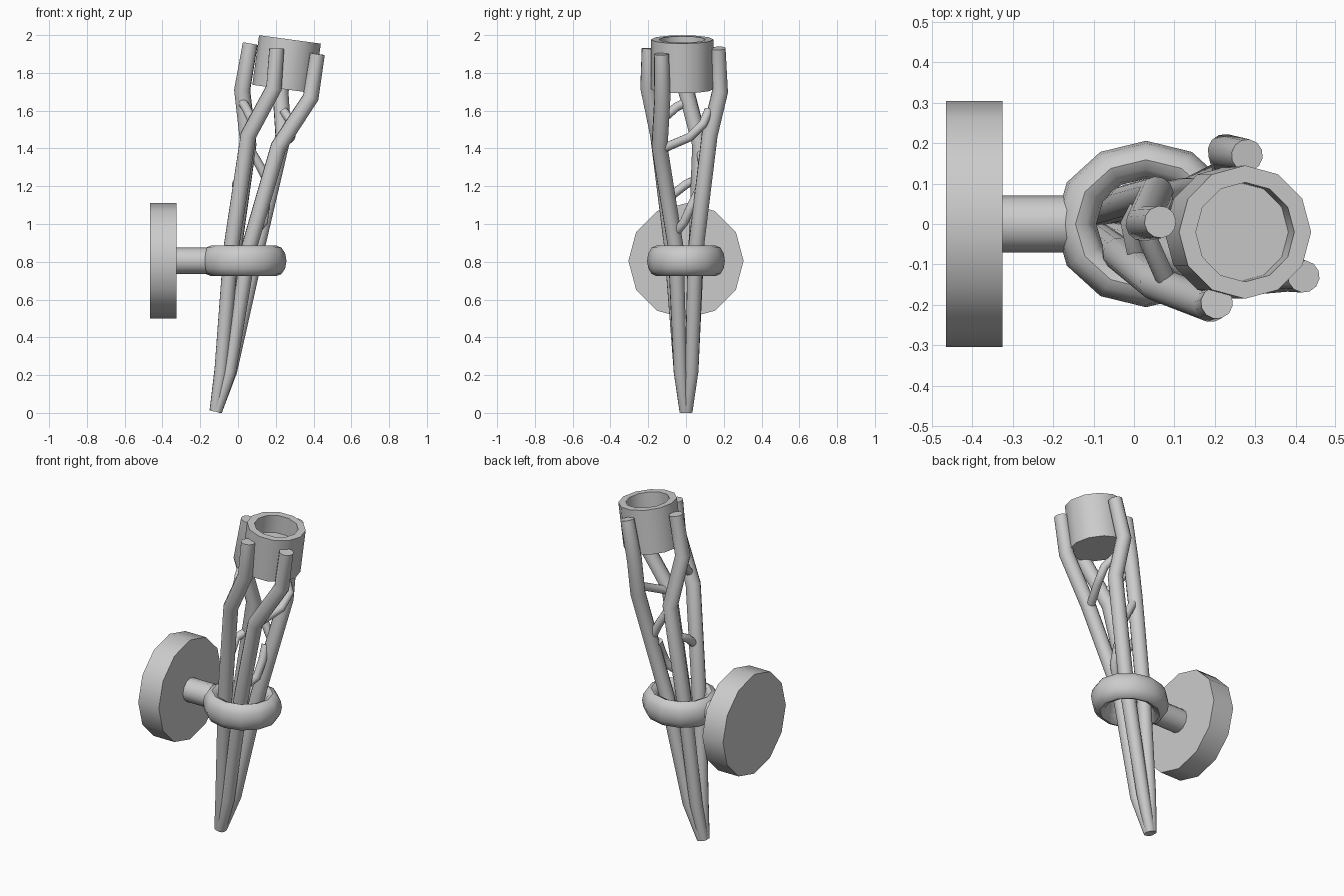
import bpy, bmesh
from math import sin, cos, pi, atan2
from mathutils import Vector, Matrix

if "Cube" in bpy.data.objects:
    bpy.data.objects.remove(bpy.data.objects["Cube"])

N = 12


def finish(ob):
    bpy.ops.object.select_all(action='DESELECT')
    ob.select_set(True)
    bpy.context.view_layer.objects.active = ob
    bpy.ops.object.shade_smooth_by_angle(angle=0.7)


def lathe(name, profile, origin, axis, closed=False):
    """Spin (radius, height) points about an axis; cap the ends unless closed."""
    bm = bmesh.new()
    rings = [[bm.verts.new((r * cos(2 * pi * i / N), r * sin(2 * pi * i / N), h))
              for i in range(N)] for r, h in profile]
    pairs = list(zip(rings, rings[1:]))
    if closed:
        pairs.append((rings[-1], rings[0]))
    else:
        bm.faces.new(rings[0])
        bm.faces.new(rings[-1])
    for a, b in pairs:
        for i in range(N):
            j = (i + 1) % N
            bm.faces.new((a[i], a[j], b[j], b[i]))
    tilt = Matrix.Rotation(atan2(axis[0], axis[2]), 4, 'Y')
    bmesh.ops.transform(bm, matrix=Matrix.Translation(origin) @ tilt, verts=bm.verts)
    bmesh.ops.recalc_face_normals(bm, faces=bm.faces)
    me = bpy.data.meshes.new(name)
    bm.to_mesh(me)
    bm.free()
    ob = bpy.data.objects.new(name, me)
    bpy.context.collection.objects.link(ob)
    finish(ob)
    return ob


def rod(name, points, radii):
    """Capped round tube along a path."""
    cu = bpy.data.curves.new(name, 'CURVE')
    cu.dimensions = '3D'
    cu.bevel_depth = 1.0
    cu.bevel_resolution = 4
    cu.use_fill_caps = True
    sp = cu.splines.new('POLY')
    sp.points.add(len(points) - 1)
    for p, co, r in zip(sp.points, points, radii):
        p.co = (*co, 1)
        p.radius = r
    ob = bpy.data.objects.new(name, cu)
    bpy.context.collection.objects.link(ob)
    bpy.ops.object.select_all(action='DESELECT')
    ob.select_set(True)
    bpy.context.view_layer.objects.active = ob
    bpy.ops.object.convert(target='MESH')
    finish(bpy.context.object)


# Wall plate and stub arm
lathe("wall_plate", [(0.305, 0), (0.305, 0.14)], (-0.465, 0, 0.805), (1, 0, 0))
lathe("stub_arm", [(0.07, 0), (0.07, 0.19)], (-0.33, 0, 0.805), (1, 0, 0))

# Holding ring: tall oval section, slightly stretched along x
section = [(0.159 + 0.047 * cos(2 * pi * k / N), 0.08 * sin(2 * pi * k / N)) for k in range(N)]
ring = lathe("holding_ring", section, (0, 0, 0), (0, 0, 1), closed=True)
ring.scale.x = 1.1
ring.location = (0.03, 0, 0.805)

# Tilted cup with recessed floor
axis = Vector((0.135, 0, 0.99))
lathe("cup", [(0.165, -0.265), (0.165, 0), (0.123, 0), (0.123, -0.11)],
      (0.275, -0.02, 1.977), axis)

# Four bent stems, from the cup down to the shared tip
stems = {
    "stem_back": [(0.28, 0.17, 1.93), (0.225, 0.18, 1.70), (0.24, 0.125, 1.47),
                  (0.095, 0.05, 0.85), (-0.04, 0.03, 0.22), (-0.113, 0.006, 0.008)],
    "stem_right": [(0.42, -0.13, 1.90), (0.385, -0.125, 1.67), (0.215, -0.14, 1.41),
                   (0.06, -0.055, 0.88), (-0.045, -0.03, 0.22), (-0.113, -0.006, 0.008)],
    "stem_front": [(0.205, -0.195, 1.93), (0.19, -0.20, 1.72), (0.055, -0.148, 1.47),
                   (-0.035, -0.075, 0.88), (-0.09, -0.03, 0.22), (-0.122, -0.006, 0.01)],
    "stem_left": [(0.065, 0.005, 1.955), (0.022, 0.0, 1.71), (0.055, 0.075, 1.42),
                  (-0.02, 0.055, 0.88), (-0.09, 0.03, 0.22), (-0.122, 0.006, 0.01)],
}
for name, path in stems.items():
    rod(name, path, [0.04, 0.043, 0.043, 0.042, 0.036, 0.029])

# Thin twigs crossing between the stems
twigs = [
    [(0.02, 0.01, 1.65), (0.04, -0.05, 1.62), (0.075, -0.13, 1.55)],
    [(0.215, -0.12, 1.40), (0.28, 0.02, 1.46), (0.29, 0.09, 1.53), (0.24, 0.12, 1.60)],
    [(0.055, 0.075, 1.41), (0.12, 0.09, 1.30), (0.17, 0.09, 1.20)],
    [(0.08, -0.06, 0.95), (0.135, -0.01, 1.01), (0.145, 0.03, 1.10), (0.14, 0.07, 1.18)],
    [(0.025, 0.065, 1.24), (-0.01, 0.0, 1.21), (0.01, -0.09, 1.14)],
]
for i, path in enumerate(twigs):
    rod(f"twig_{i + 1}", path, [0.024] * len(path))
